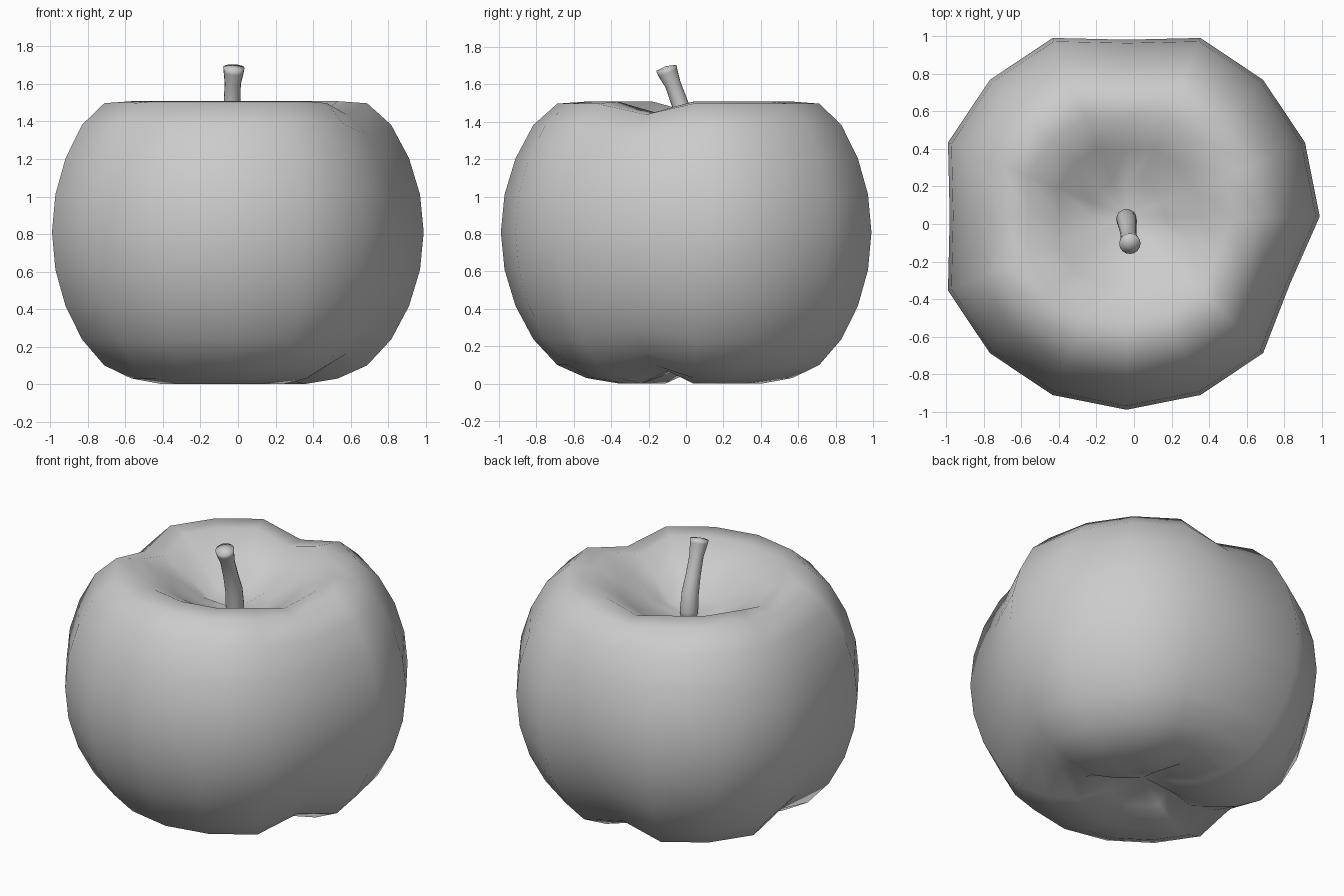
import bpy, bmesh, math
from mathutils import Vector

old = bpy.data.objects.get("Cube")
if old:
    bpy.data.objects.remove(old, do_unlink=True)

grey = bpy.data.materials.new("plain grey")
grey.use_nodes = True
colour = (0.6, 0.6, 0.6, 1)
grey.diffuse_color = colour
grey.node_tree.nodes["Principled BSDF"].inputs["Base Color"].default_value = colour


def skin(name, rings, top, bottom):
    """Smooth closed skin over rings listed from bottom to top."""
    bm = bmesh.new()
    loops = [[bm.verts.new(p) for p in ring] for ring in rings]
    n = len(loops[0])
    for a, b in zip(loops, loops[1:]):
        for i in range(n):
            j = (i + 1) % n
            bm.faces.new((a[i], a[j], b[j], b[i]))
    low, high = bm.verts.new(bottom), bm.verts.new(top)
    for i in range(n):
        j = (i + 1) % n
        bm.faces.new((low, loops[0][j], loops[0][i]))
        bm.faces.new((high, loops[-1][i], loops[-1][j]))
    bmesh.ops.recalc_face_normals(bm, faces=bm.faces)
    for f in bm.faces:
        f.smooth = True
    mesh = bpy.data.meshes.new(name)
    bm.to_mesh(mesh)
    bm.free()
    mesh.materials.append(grey)
    obj = bpy.data.objects.new(name, mesh)
    bpy.context.collection.objects.link(obj)
    return obj


# Fruit body: a sphere with sunken poles and three pulled-in meridians
SIDES, R = 16, 1.03
centre = Vector((-0.04, 0.04, 0.81))
dented = {4, 8, 15}
rim_heights = {-6: 0.0, -5: 0.03, -4: 0.1, 4: 1.497, 5: 1.508, 6: 1.41, 7: 1.295, -7: 0.05}
rings = []
for k in range(-7, 8):
    lat = k * math.pi / 16
    z = rim_heights.get(k, centre.z + R * math.sin(lat)) - centre.z
    ring = []
    for i in range(SIDES):
        a = 2 * math.pi * i / SIDES
        p = Vector((R * math.cos(lat) * math.cos(a), R * math.cos(lat) * math.sin(a), z))
        ring.append(centre + p * (0.915 if i in dented else 1))
    rings.append(ring)
skin("fruit_body", rings, (-0.04, 0.04, 1.24), (-0.04, 0.04, 0.13))

# Stem: a leaning rod, thick at the base and flared at the tip
path = [(-0.04, 0.03, 1.2, 0.045), (-0.04, 0.025, 1.28, 0.055), (-0.037, 0.01, 1.38, 0.052),
        (-0.032, -0.03, 1.49, 0.045), (-0.028, -0.07, 1.6, 0.043),
        (-0.023, -0.098, 1.665, 0.054), (-0.022, -0.105, 1.688, 0.057)]
points = [Vector(p[:3]) for p in path]
rings = []
for i, p in enumerate(points):
    axis = (points[min(i + 1, len(points) - 1)] - points[max(i - 1, 0)]).normalized()
    u = axis.cross(Vector((0, 1, 0))).normalized()
    v = axis.cross(u)
    angles = [2 * math.pi * s / 16 for s in range(16)]
    rings.append([p + path[i][3] * (u * math.cos(t) + v * math.sin(t)) for t in angles])
skin("stem", rings, points[-1] + axis * 0.01, points[0])
